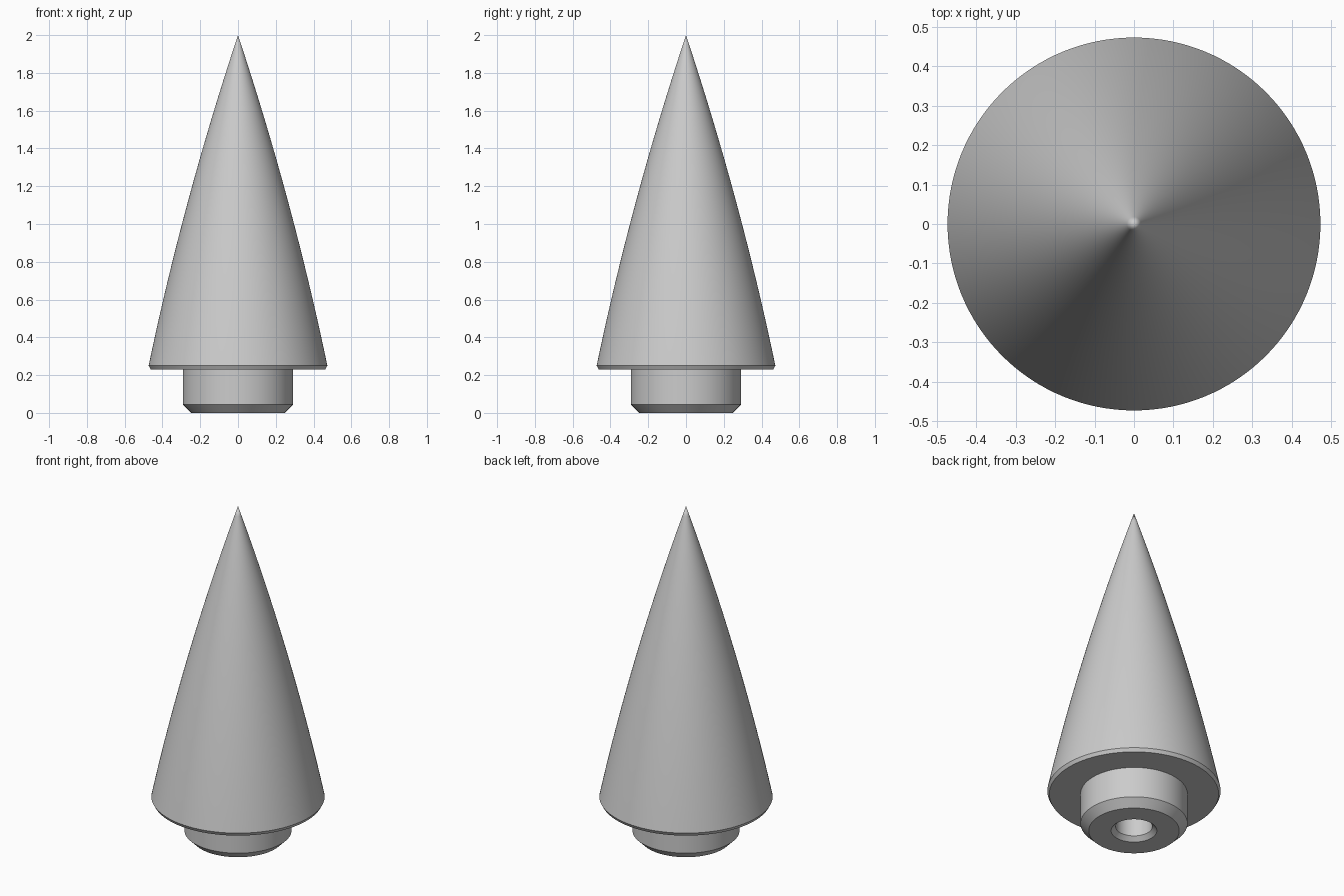
import bpy
import bmesh
from math import cos, sin, radians, tau

cube = bpy.data.objects.get("Cube")
if cube:
    bpy.data.objects.remove(cube, do_unlink=True)

SEGMENTS = 128

# Single plain grey
grey = bpy.data.materials.new("plain grey")
grey.use_nodes = True
colour = (0.6, 0.6, 0.6, 1.0)
grey.diffuse_color = colour
grey.node_tree.nodes["Principled BSDF"].inputs["Base Color"].default_value = colour


def lathe(name, profile):
    """Revolve (radius, height) points around z; zero radius makes a pole."""
    bm = bmesh.new()
    rings = []
    for r, z in profile:
        if r == 0:
            rings.append([bm.verts.new((0, 0, z))] * SEGMENTS)
        else:
            angles = [tau * i / SEGMENTS for i in range(SEGMENTS)]
            rings.append([bm.verts.new((r * cos(a), r * sin(a), z)) for a in angles])
    for low, high in zip(rings, rings[1:]):
        for i in range(SEGMENTS):
            j = (i + 1) % SEGMENTS
            corners = dict.fromkeys((low[i], low[j], high[j], high[i]))
            bm.faces.new(list(corners))
    bmesh.ops.recalc_face_normals(bm, faces=bm.faces[:])
    mesh = bpy.data.meshes.new(name)
    bm.to_mesh(mesh)
    bm.free()
    mesh.materials.append(grey)
    obj = bpy.data.objects.new(name, mesh)
    bpy.context.collection.objects.link(obj)
    bpy.ops.object.select_all(action="DESELECT")
    obj.select_set(True)
    bpy.context.view_layer.objects.active = obj
    bpy.ops.object.shade_smooth_by_angle(angle=radians(20))
    return obj


# Blind hole and chamfered shoulder, from the inside of the hole outwards
shoulder = [(0, 0.45), (0.1, 0.45), (0.1, 0.025), (0.125, 0),
            (0.247, 0), (0.292, 0.045), (0.292, 0.23)]

# Bevelled rim and gently bulging cone up to the point
RIM_R, RIM_Z, TIP_Z, BULGE = 0.473, 0.25, 2.0, 0.027
cone = [(0.462, 0.23)]
STEPS = 32
for k in range(STEPS + 1):
    u = 1 - k / STEPS
    cone.append((RIM_R * u + 4 * BULGE * u * (1 - u), TIP_Z - (TIP_Z - RIM_Z) * u))

lathe("nose_cone", shoulder + cone)
